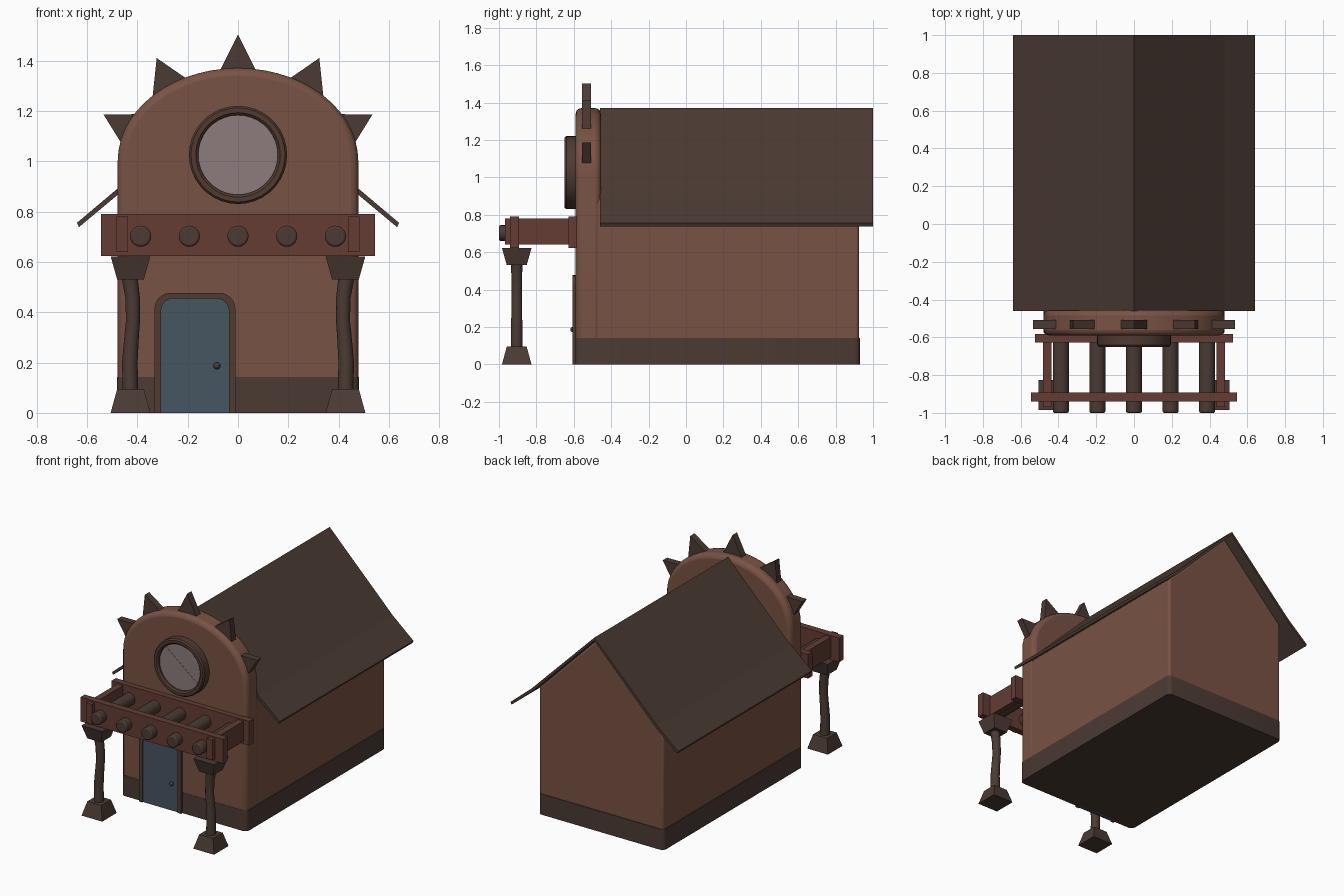
import bpy, bmesh
from math import sin, cos, pi, radians

if "Cube" in bpy.data.objects:
    bpy.data.objects.remove(bpy.data.objects["Cube"])


def material(name, rgb):
    m = bpy.data.materials.new(name)
    m.diffuse_color = (*rgb, 1)
    m.use_nodes = True
    m.node_tree.nodes["Principled BSDF"].inputs["Base Color"].default_value = m.diffuse_color
    return m


WALL = material("wall_brown", (0.19, 0.085, 0.057))
DARK = material("dark_wood", (0.07, 0.043, 0.033))
BEAM = material("red_wood", (0.125, 0.045, 0.034))
DOOR = material("door_blue", (0.062, 0.09, 0.12))
GLASS = material("glass", (0.27, 0.2, 0.2))
TRIM = material("trim", (0.08, 0.042, 0.031))


def finish(name, bm, mat, bevel=0, segments=3, smooth=True):
    bmesh.ops.recalc_face_normals(bm, faces=bm.faces)
    me = bpy.data.meshes.new(name)
    bm.to_mesh(me)
    bm.free()
    ob = bpy.data.objects.new(name, me)
    bpy.context.collection.objects.link(ob)
    me.materials.append(mat)
    if smooth:
        bpy.ops.object.select_all(action='DESELECT')
        ob.select_set(True)
        bpy.context.view_layer.objects.active = ob
        bpy.ops.object.shade_smooth_by_angle(angle=radians(35))
    if bevel:
        b = ob.modifiers.new("bevel", 'BEVEL')
        b.width, b.segments = bevel, segments
        b.limit_method, b.angle_limit = 'ANGLE', radians(40)
    return ob


def prism(name, pts, y0, y1, mat, **kw):
    """Extrude an outline in x, z from y0 to y1."""
    bm = bmesh.new()
    f = bm.faces.new([bm.verts.new((x, y0, z)) for x, z in pts])
    new = bmesh.ops.extrude_face_region(bm, geom=[f])["geom"]
    bmesh.ops.translate(bm, vec=(0, y1 - y0, 0),
                        verts=[v for v in new if isinstance(v, bmesh.types.BMVert)])
    return finish(name, bm, mat, **kw)


def box(name, x0, x1, y0, y1, z0, z1, mat, **kw):
    return prism(name, [(x0, z0), (x1, z0), (x1, z1), (x0, z1)], y0, y1, mat, **kw)


def arc(cx, cz, rx, rz, a0, a1, n):
    return [(cx + rx * cos(radians(a0 + (a1 - a0) * i / n)),
             cz + rz * sin(radians(a0 + (a1 - a0) * i / n))) for i in range(n + 1)]


def disc(cx, cz, r, n=32):
    return arc(cx, cz, r, r, 0, 360, n)[:-1]


def loft(name, rings, sides, mat, turn=0.0, **kw):
    """Skin horizontal rings given as (x, y, z, radius)."""
    bm = bmesh.new()
    loops = [[bm.verts.new((x + r * cos(turn + 2 * pi * i / sides),
                            y + r * sin(turn + 2 * pi * i / sides), z))
              for i in range(sides)] for x, y, z, r in rings]
    for a, b in zip(loops, loops[1:]):
        for i in range(sides):
            j = (i + 1) % sides
            bm.faces.new((a[i], a[j], b[j], b[i]))
    bm.faces.new(loops[0])
    bm.faces.new(loops[-1])
    return finish(name, bm, mat, **kw)


# House body with gabled back
prism("house_walls", [(-.475, .05), (.475, .05), (.475, .875), (0, 1.352), (-.475, .875)],
      -.5, .925, WALL, bevel=.015)

# Rounded front wall
prism("front_wall", [(-.478, .05), (.478, .05)] + arc(0, 1.0, .478, .37, 0, 180, 28),
      -.59, -.455, WALL, bevel=.03)

# Dark footing, plan outline with rounded corners
foot = (arc(.45, .90, .03, .03, 0, 90, 4) + arc(-.45, .90, .03, .03, 90, 180, 4)
        + arc(-.45, -.562, .03, .03, 180, 270, 4) + arc(.45, -.562, .03, .03, 270, 360, 4))
bm = bmesh.new()
lo = [bm.verts.new((x, y, 0)) for x, y in foot]
hi = [bm.verts.new((x, y, .142)) for x, y in foot]
bm.faces.new(lo)
bm.faces.new(hi)
for i in range(len(foot)):
    j = (i + 1) % len(foot)
    bm.faces.new((lo[i], lo[j], hi[j], hi[i]))
finish("footing", bm, DARK)

# Roof with flared eaves
right = [(.64, .755), (.48, .89), (0, 1.37)]
under = [(0, 1.348), (.47, .873), (.632, .738)]
prism("roof", right + [(-x, z) for x, z in right[1::-1]]
      + [(-x, z) for x, z in under[::-1]] + under[1:], -.46, 1.0, DARK, smooth=False)

# Spikes around the arch
prism("spike_top", [(-.072, 1.36), (.072, 1.36), (0, 1.503)], -.555, -.508, DARK, smooth=False)
for side, s in (("left", -1), ("right", 1)):
    for tag, tri in (("upper", [(.323, 1.41), (.203, 1.327), (.339, 1.26)]),
                     ("lower", [(.534, 1.185), (.394, 1.187), (.454, 1.056)])):
        prism(f"spike_{tag}_{side}", [(s * x, z) for x, z in tri],
              -.555, -.508, DARK, smooth=False)

# Round window: ring swept from a small rectangle, then pane and streak
bm = bmesh.new()
section = [(.195, -.57), (.195, -.64), (.187, -.65), (.168, -.65), (.158, -.64), (.158, -.57)]
N = 36
loops = [[bm.verts.new((r * cos(2 * pi * k / N), y, 1.025 + r * sin(2 * pi * k / N)))
          for r, y in section] for k in range(N)]
for k in range(N):
    a, b = loops[k], loops[(k + 1) % N]
    for i in range(6):
        j = (i + 1) % 6
        bm.faces.new((a[i], a[j], b[j], b[i]))
finish("window_ring", bm, TRIM)
prism("window_pane", disc(0, 1.025, .162), -.628, -.58, GLASS)
prism("window_streak", [(-.136, 1.106), (.116, .917), (.136, .942), (-.11, 1.138)],
      -.63, -.62, GLASS, smooth=False)


# Door, frame and knob
def door_outline(x0, x1, top, r):
    return ([(x0, 0), (x1, 0)] + arc(x1 - r, top - r, r, r, 0, 90, 6)
            + arc(x0 + r, top - r, r, r, 90, 180, 6))


outer = door_outline(-.332, -.01, .477, .065)
inner = door_outline(-.306, -.036, .455, .05)
prism("door_frame", outer[1:] + [outer[0]] + [inner[0]] + inner[:1:-1] + [inner[1]],
      -.607, -.57, TRIM)
prism("door", inner, -.599, -.57, DOOR)
bm = bmesh.new()
bmesh.ops.create_uvsphere(bm, u_segments=12, v_segments=8, radius=.014)
bmesh.ops.translate(bm, verts=bm.verts, vec=(-.084, -.605, .187))
finish("door_knob", bm, DARK)

# Porch beams
box("porch_front_beam", -.545, .545, -.94, -.893, .623, .79, BEAM, smooth=False)
box("porch_back_beam", -.525, .525, -.628, -.582, .623, .79, BEAM, smooth=False)

# Porch logs
for i in range(5):
    prism(f"porch_log_{i + 1}", disc(-.387 + .1935 * i, .702, .042, 20),
          -1.0, -.6, DARK, bevel=.008, segments=2)

# Side beams and crooked columns
for side, s in (("left", -1), ("right", 1)):
    x, y, d = s * .427, -.905, 2 ** .5
    a, b = sorted((s * .438, s * .482))
    box(f"porch_side_beam_{side}", a, b, -.968, -.6, .64, .78, BEAM, smooth=False)
    loft(f"column_capital_{side}", [(x, y, .53, .053 * d), (x, y, .622, .079 * d)],
         4, DARK, turn=pi / 4, smooth=False)
    loft(f"column_foot_{side}", [(x, y, 0, .079 * d), (x, y, .095, .053 * d)],
         4, DARK, turn=pi / 4, smooth=False)
    wobble = [(.08, .0, .031), (.2, .003, .031), (.3, -.004, .029),
              (.37, -.01, .028), (.46, -.008, .029), (.54, .004, .032)]
    loft(f"column_shaft_{side}", [(x + s * dx, y, z, r) for z, dx, r in wobble], 14, DARK)
